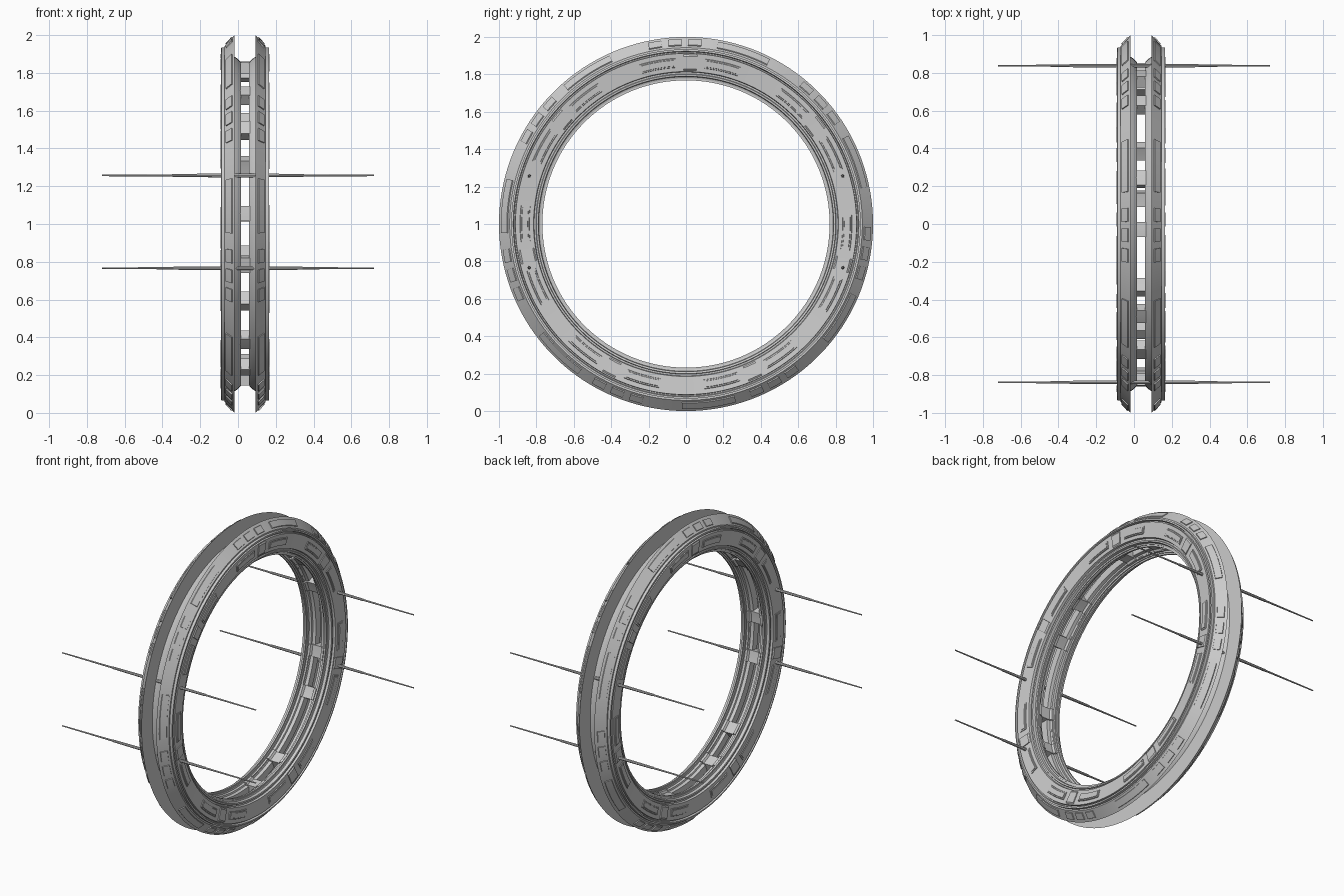
import bpy, bmesh
from math import sin, cos, radians, pi

if "Cube" in bpy.data.objects:
    bpy.data.objects.remove(bpy.data.objects["Cube"])

X0, ZC = 0.0375, 1.0        # ring centre (axis along x)
STEP = 360 / 7              # detail repeats seven times round the ring


def pt(side, u, r, deg):
    a = radians(deg)
    return (X0 + side * u, r * cos(a), ZC + r * sin(a))


def finish(bm, name):
    bmesh.ops.recalc_face_normals(bm, faces=bm.faces)
    me = bpy.data.meshes.new(name)
    bm.to_mesh(me)
    bm.free()
    ob = bpy.data.objects.new(name, me)
    bpy.context.collection.objects.link(ob)
    bpy.ops.object.select_all(action='DESELECT')
    bpy.context.view_layer.objects.active = ob
    ob.select_set(True)
    bpy.ops.object.shade_smooth_by_angle(angle=radians(25))
    return ob


def sweep(bm, profile, side=1, a0=0, a1=360, n=140):
    """Sweep a closed (u, r) profile round the ring axis."""
    full = a1 - a0 >= 360
    count = n if full else n + 1
    rows = [[bm.verts.new(pt(side, u, r, a0 + (a1 - a0) * i / n)) for u, r in profile]
            for i in range(count)]
    k = len(profile)
    for i in range(n):
        A, B = rows[i], rows[(i + 1) % count]
        for j in range(k):
            bm.faces.new((A[j], A[(j + 1) % k], B[(j + 1) % k], B[j]))
    if not full:
        bm.faces.new(rows[0])
        bm.faces.new(rows[-1][::-1])


def plate(p, q, t0, t1, lo, hi, chamfer=0.003):
    """Cross-section of a plate lying on the line p-q of the ring profile."""
    du, dr = q[0] - p[0], q[1] - p[1]
    L = (du * du + dr * dr) ** 0.5
    nu, nr = -dr / L, du / L
    c = chamfer / L
    return [(p[0] + du * t + nu * h, p[1] + dr * t + nr * h)
            for t, h in ((t0, lo), (t1, lo), (t1 - c, hi), (t0 + c, hi))]


# Main half rings: knife-edged rim, stepped side face, open central slot
RIM = ((0.055, 1.0), (0.108, 0.943))
FACE = ((0.126, 0.912), (0.116, 0.815))
PROFILE = [*RIM, (0.108, 0.934), (0.126, 0.934), (0.127, 0.924), (0.114, 0.920),
           (0.114, 0.914), *FACE, (0.102, 0.812), (0.102, 0.803), (0.108, 0.800),
           (0.106, 0.790), (0.088, 0.787), (0.085, 0.778), (0.062, 0.778),
           (0.060, 0.790), (0.045, 0.792), (0.042, 0.802), (0.021, 0.805),
           (0.021, 0.855), (0.036, 0.872), (0.055, 0.885)]
for side, name in ((-1, "left_ring"), (1, "right_ring")):
    bm = bmesh.new()
    sweep(bm, PROFILE, side)
    finish(bm, name)

# Thin rails on the inside of each half ring
bm = bmesh.new()
for side in (-1, 1):
    sweep(bm, [(0.068, 0.768), (0.080, 0.768), (0.080, 0.780), (0.068, 0.780)], side)
finish(bm, "inner_rails")

rim, face, ribs, inner = (bmesh.new() for _ in range(4))
for k in range(7):
    for side in (-1, 1):
        # Rim plates: three short ones, then a long one
        mid = 93.5 + STEP * k
        for d, half in ((-6.3, 2.1), (0, 2.1), (6.3, 2.1), (-22, 8.5)):
            sweep(rim, plate(*RIM, 0.22, 0.85, -0.003, 0.006),
                  side, mid + d - half, mid + d + half, 8)
        # Side plates: a framed pair in each section
        mid = 88.5 + STEP * k
        for d in (-11.5, 11.5):
            a0, a1 = mid + d - 6.3, mid + d + 6.3
            sweep(face, plate(*FACE, 0.24, 0.78, -0.003, 0.005), side, a0, a1, 10)
            sweep(face, plate(*FACE, 0.32, 0.70, 0.002, 0.008),
                  side, a0 + 0.6, a1 - 0.6, 10)
        # Raised joint block between the pair
        sweep(ribs, plate(*FACE, 0.03, 0.97, -0.003, 0.006, 0.012),
              side, mid - 2.4, mid + 2.4, 4)
        # Long pads along the inner surface
        sweep(inner, [(0.046, 0.784), (0.058, 0.784), (0.058, 0.796), (0.046, 0.796)],
              side, mid - 12, mid + 0.5, 10)
finish(rim, "rim_plates")
finish(face, "side_plates")
finish(ribs, "joint_blocks")
finish(inner, "inner_pads")

# Clips bridging the slot, flared where they meet the half rings
bm = bmesh.new()
CLIP = [(-0.056, 0.884), (-0.036, 0.860), (0.036, 0.860), (0.056, 0.884),
        (0.056, 0.783), (0.040, 0.783), (0.032, 0.796), (-0.032, 0.796),
        (-0.040, 0.783), (-0.056, 0.783)]
for k in range(7):
    for a in (22, 40.5):
        mid = a + STEP * k
        sweep(bm, CLIP, 1, mid - 2.7, mid + 2.7, 4)
finish(bm, "slot_clips")

# Long tapered rods running through the ring
ROD = ((-0.72, 0.004), (-0.35, 0.006), (-0.34, 0.008), (-0.1, 0.010),
       (0.1, 0.010), (0.34, 0.008), (0.35, 0.006), (0.72, 0.004))
bm = bmesh.new()
for y in (-0.838, 0.838):
    for z in (0.766, 1.257):
        rows = [[bm.verts.new((x, y + r * cos(i * pi / 4), z + r * sin(i * pi / 4)))
                 for i in range(8)] for x, r in ROD]
        for A, B in zip(rows, rows[1:]):
            for i in range(8):
                bm.faces.new((A[i], A[(i + 1) % 8], B[(i + 1) % 8], B[i]))
        bm.faces.new(rows[0])
        bm.faces.new(rows[-1][::-1])
finish(bm, "cross_rods")
